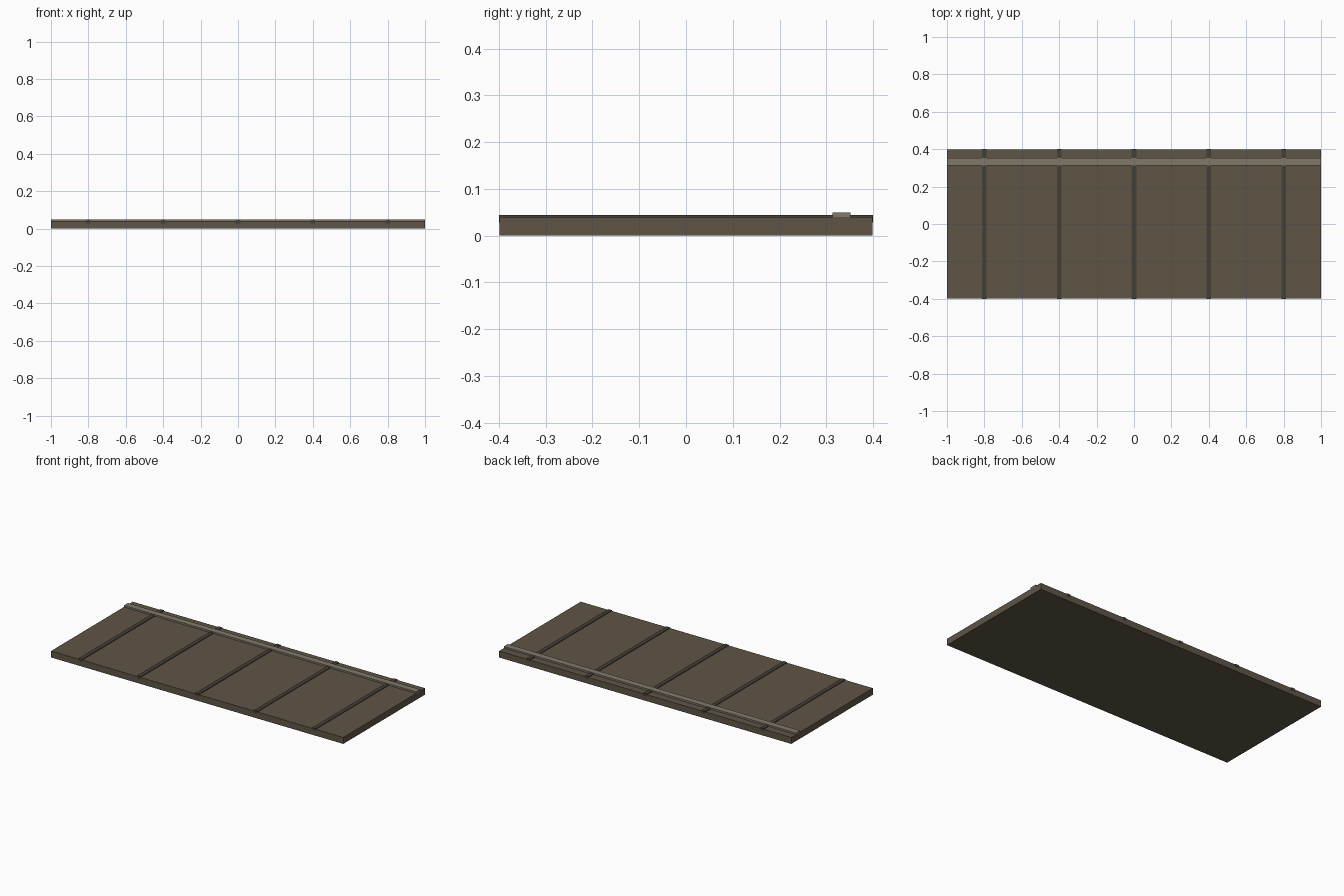
import bpy

if "Cube" in bpy.data.objects:
    bpy.data.objects.remove(bpy.data.objects["Cube"])


def material(name, rgb):
    m = bpy.data.materials.new(name)
    m.diffuse_color = (*rgb, 1)
    m.use_nodes = True
    m.node_tree.nodes["Principled BSDF"].inputs["Base Color"].default_value = m.diffuse_color
    return m


def box(name, lo, hi, mat):
    centre = [(a + b) / 2 for a, b in zip(lo, hi)]
    bpy.ops.mesh.primitive_cube_add(size=1, location=centre)
    ob = bpy.context.object
    ob.name = name
    ob.scale = [b - a for a, b in zip(lo, hi)]
    bpy.ops.object.transform_apply(location=False, rotation=False, scale=True)
    ob.data.materials.append(mat)
    return ob


board = material("board_brown", (0.115, 0.09, 0.062))
dark = material("batten_dark", (0.06, 0.05, 0.038))
light = material("rail_light", (0.22, 0.19, 0.145))

# Main slab
box("slab", (-1, -0.399, 0), (1, 0.399, 0.04), board)

# Dark cross battens set into the top
for i in range(5):
    x = -0.8 + 0.4 * i
    box(f"batten_{i + 1}", (x - 0.0125, -0.4, 0.028), (x + 0.0125, 0.4, 0.044), dark)

# Raised rail along the back edge
box("back_rail", (-1, 0.313, 0.038), (1, 0.352, 0.05), light)
